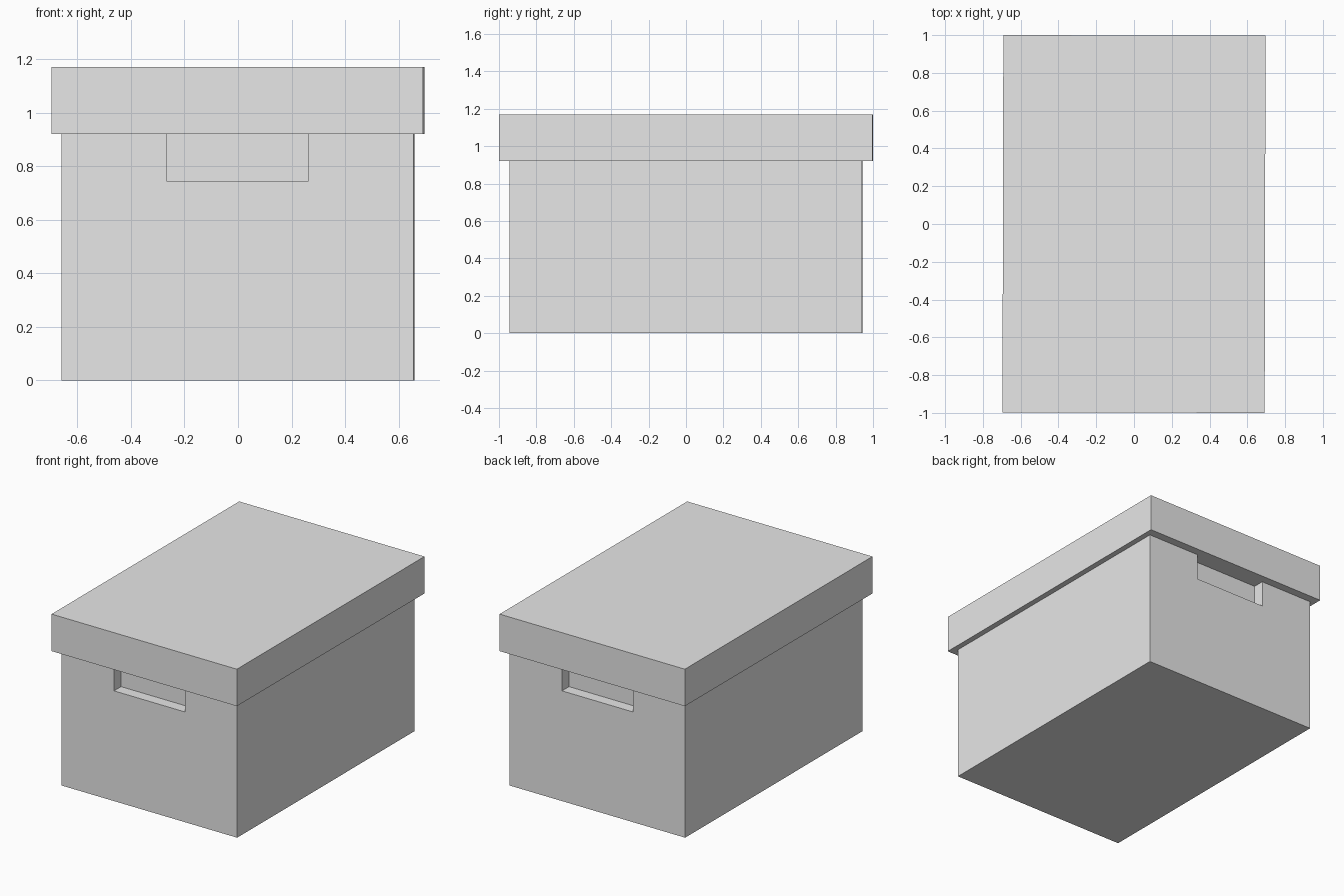
import bpy

default = bpy.data.objects.get("Cube")
if default:
    bpy.data.objects.remove(default, do_unlink=True)

# Single grey card material
card = bpy.data.materials.new("grey card")
card.use_nodes = True
grey = (0.8, 0.8, 0.8, 1)
card.diffuse_color = grey
card.node_tree.nodes["Principled BSDF"].inputs["Base Color"].default_value = grey

BODY_X, BODY_Y = 1.314, 1.886
LID_X, LID_Y = 1.388, 1.997
RIM, TOP = 0.92, 1.17
HANDLE_W, HANDLE_Z, HANDLE_DEPTH = 0.53, 0.745, 0.075
TURN = -0.0023  # the box sits very slightly turned


def box(name, width, depth, bottom, top, y=0):
    """Axis-aligned box between two heights."""
    bpy.ops.mesh.primitive_cube_add(size=1, location=(0, y, (bottom + top) / 2))
    obj = bpy.context.object
    obj.name = obj.data.name = name
    obj.scale = (width, depth, top - bottom)
    bpy.ops.object.transform_apply(location=True, rotation=False, scale=True)
    obj.data.materials.append(card)
    return obj


body = box("box_body", BODY_X, BODY_Y, 0, RIM)
lid = box("box_lid", LID_X, LID_Y, RIM, TOP)

# Handle recesses at the front and back, open at the rim and closed by the lid
for side in (-1, 1):
    cutter = box("handle_cutter", HANDLE_W, 2 * HANDLE_DEPTH,
                 HANDLE_Z, RIM + 0.1, side * BODY_Y / 2)
    cutter.hide_render = True
    cut = body.modifiers.new("handle_recess", "BOOLEAN")
    cut.operation = "DIFFERENCE"
    cut.solver = "EXACT"
    cut.object = cutter
    bpy.context.view_layer.objects.active = body
    bpy.ops.object.modifier_apply(modifier=cut.name)
    bpy.data.objects.remove(cutter, do_unlink=True)

for part in (body, lid):
    part.rotation_euler.z = TURN
